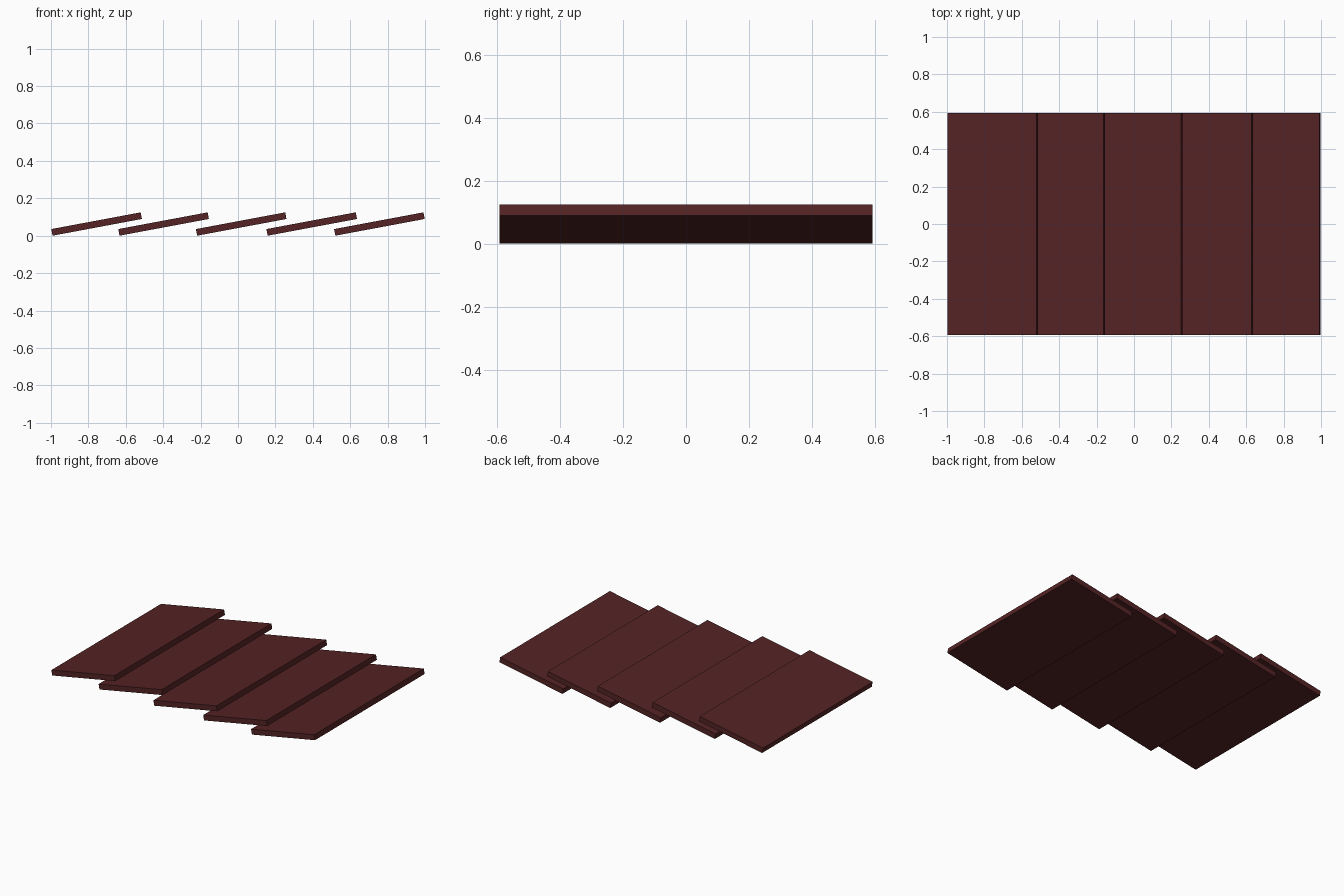
import bpy
import math

cube = bpy.data.objects.get("Cube")
if cube:
    bpy.data.objects.remove(cube, do_unlink=True)

# Dark red-brown stained wood
wood = bpy.data.materials.new("dark_red_wood")
wood.use_nodes = True
colour = (0.09, 0.017, 0.018, 1)
wood.diffuse_color = colour
wood.node_tree.nodes["Principled BSDF"].inputs["Base Color"].default_value = colour

TILT = math.radians(10.6)
LENGTH, DEPTH, THICK = 0.486, 1.186, 0.036
HEIGHT = LENGTH * math.sin(TILT) + THICK * math.cos(TILT)


def slat(name, x):
    """One flat board, tilted so its +x edge rides over the next board."""
    bpy.ops.mesh.primitive_cube_add(size=1, location=(x, 0, HEIGHT / 2),
                                    rotation=(0, -TILT, 0))
    board = bpy.context.object
    board.name = name
    board.scale = (LENGTH, DEPTH, THICK)
    board.data.materials.append(wood)


# Overlapping row of slats, slightly unevenly spaced
for i, x in enumerate((-0.756, -0.398, 0.017, 0.394, 0.756)):
    slat(f"slat_{i + 1}", x)
